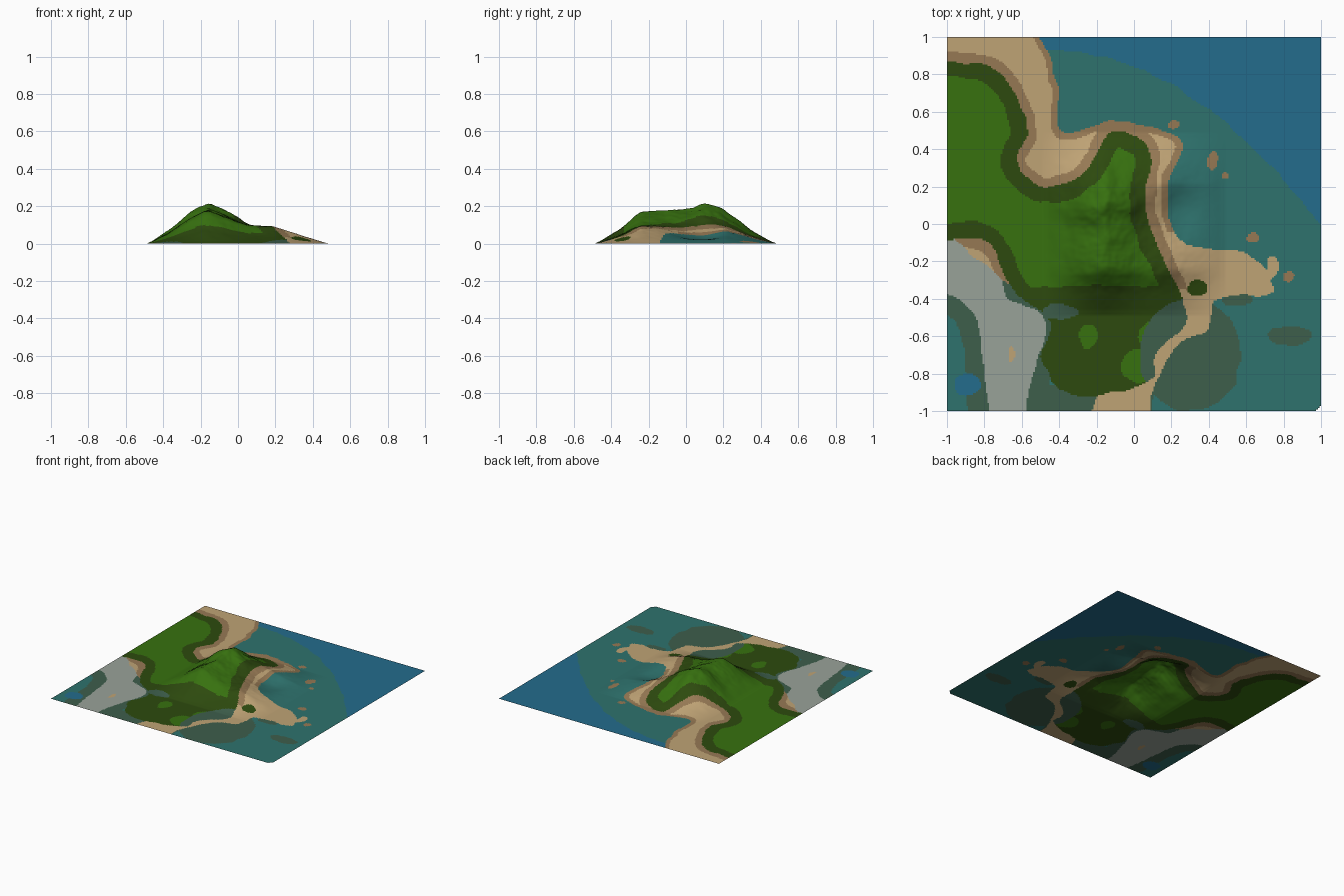
import bpy, bmesh, math
from mathutils import noise, Vector
from mathutils.kdtree import KDTree

if "Cube" in bpy.data.objects:
    bpy.data.objects.remove(bpy.data.objects["Cube"])

# ---- flat colours
mesh = bpy.data.meshes.new("coast_terrain")
slots = {}
def paint(name, code):
    rgb = [((int(code[i:i + 2], 16) / 255 + .055) / 1.055) ** 2.4 for i in (0, 2, 4)]
    m = bpy.data.materials.new(name)
    m.diffuse_color = (*rgb, 1)
    m.use_nodes = True
    m.node_tree.nodes["Principled BSDF"].inputs["Base Color"].default_value = m.diffuse_color
    slots[name] = len(slots)
    mesh.materials.append(m)

paint("shallow_sea", "2E726D")
paint("deep_sea", "236C8C")
paint("light_grass", "37710F")
paint("dark_grass", "2D4A0E")
paint("sand", "BFA375")
paint("wet_sand", "967954")
paint("grey_flats", "99A299")
paint("marsh", "3D5E4B")

# ---- smooth closed outline with signed distance (positive inside)
class Outline:
    def __init__(self, pts, steps=8):
        P = [Vector(p) for p in pts]
        n = len(P)
        self.line = []
        for i in range(n):
            a, b, c, d = (P[(i + k) % n] for k in (-1, 0, 1, 2))
            for s in range(steps):
                t = s / steps
                self.line.append(b + .5 * t * (c - a + t * (2 * a - 5 * b + 4 * c - d + t * (3 * (b - c) + d - a))))
        self.tree = KDTree(len(self.line) * 4)
        for i, p in enumerate(self.line):
            for k in range(4):
                self.tree.insert(self.line[i - 1].lerp(p, k / 4).to_3d(), i)
        self.tree.balance()

    def depth(self, x, y):
        hit = False
        q = self.line[-1]
        for p in self.line:
            if (p.y > y) != (q.y > y) and x < (q.x - p.x) * (y - p.y) / (q.y - p.y) + p.x:
                hit = not hit
            q = p
        d = self.tree.find((x, y, 0))[2]
        return d if hit else -d

green = Outline([(-1.3, .8), (-.9, .86), (-.69, .78), (-.57, .5), (-.63, .33), (-.48, .2), (-.27, .27), (-.12, .49),
                 (.08, .4), (.06, .1), (.12, -.1), (.28, -.5), (.12, -.68), (.08, -.84), (-.3, -.92), (-.49, -.74),
                 (-.45, -.52), (-.65, -.35), (-.82, -.08), (-1.3, -.06)])
land = Outline([(-1.3, 1.3), (-.6, 1.1), (-.41, .75), (-.39, .49), (-.09, .55), (.25, .45), (.18, .2), (.25, -.09),
                (.6, -.16), (.75, -.36), (.44, -.4), (.4, -.56), (.23, -.65), (.09, -.92), (.08, -1.2),
                (-.28, -1.2), (-.25, -.7), (-1.2, .2)])
flats = Outline([(-1.2, -.1), (-.75, -.1), (-.68, -.38), (-.47, -.52), (-.56, -.88), (-.6, -1.2), (-.76, -1.1),
                 (-.86, -.48), (-1.2, -.3)])

# ---- oval patches: colour, centre, half sizes
ovals = [("marsh", .3, -.7, .27, .3), ("marsh", .55, -.4, .08, .04), ("marsh", .83, -.6, .12, .05),
         ("light_grass", .14, -.6, .12, .09), ("light_grass", .03, -.76, .1, .09), ("light_grass", -.24, -.6, .05, .07),
         ("dark_grass", .34, -.34, .05, .045), ("marsh", -.4, -.47, .1, .04),
         ("wet_sand", .42, .34, .03, .05), ("wet_sand", .21, .53, .03, .02), ("wet_sand", .49, .26, .02, .02),
         ("wet_sand", .64, -.07, .03, .03), ("wet_sand", .83, -.28, .03, .03), ("sand", .74, -.23, .03, .06),
         ("deep_sea", -.89, -.86, .07, .06), ("sand", -.66, -.7, .02, .04)]

def in_oval(kinds, x, y):
    for c, ox, oy, rx, ry in ovals:
        if c in kinds and ((x - ox) / rx) ** 2 + ((y - oy) / ry) ** 2 < 1:
            return c

# ---- colour rule: bands measured from the outlines
def colour_at(x, y):
    p = Vector((x * 11, y * 11, 3))
    x += .014 * noise.noise(p)
    y += .014 * noise.noise(-p)
    g = green.depth(x, y)
    if g > 0:                                     # grass, darker at its rim and in the south
        upland = g > .085 and y > -.33
        return in_oval(("marsh", "light_grass"), x, y) or ("light_grass" if upland else "dark_grass")
    spot = in_oval(("dark_grass", "wet_sand", "sand", "deep_sea"), x, y)
    if spot:
        return spot
    s = land.depth(x, y)
    if s > 0:                                     # beaches with wet edges
        wet = y > -.35 and g > -.05 or y > -.05 and s < .035
        return "wet_sand" if wet else "sand"
    f = flats.depth(x, y)
    if f > 0:
        return "grey_flats"
    if f > -.1 or x < .1 and y < -.85 and x > -.6:
        return "marsh"
    if y > .84 - .4 * x - .45 * x * x:            # open ocean
        return "deep_sea"
    return in_oval(("marsh",), x, y) or "shallow_sea"

# ---- hill height from its two silhouettes
FRONT = [(-.48, 0), (-.35, .085), (-.25, .168), (-.16, .218), (-.05, .168), (.05, .117), (.2, .09), (.48, 0)]
SIDE = [(-.48, 0), (-.35, .08), (-.25, .168), (0, .178), (.1, .218), (.2, .178), (.35, .068), (.48, 0)]

def soft(tab, t):
    def at(t):
        for (a, u), (b, v) in zip(tab, tab[1:]):
            if a <= t <= b:
                return u + (v - u) * (t - a) / (b - a)
        return 0
    return sum(at(t + d) for d in (-.02, 0, .02)) / 3

def height(x, y):
    if max(abs(x), abs(y)) > .48:
        return 0
    f, g = soft(FRONT, x), soft(SIDE, y)
    k = max(0, min(1, x / .2))                    # ridge running south-east
    h = f * ((1 - k) * g / .21 + k * min(1, g / .168))
    h *= 1 - .68 * math.exp(-((x - .26) / .15) ** 2 - ((y - .08) / .17) ** 2)   # bay hollow
    return max(0, h * (1 + .07 * noise.fractal(Vector((x * 9, y * 9, 1)), 1, 2, 4)))

# ---- terrain sheet
bm = bmesh.new()
bmesh.ops.create_grid(bm, x_segments=230, y_segments=230, size=1)
for v in bm.verts:
    v.co.z = height(v.co.x, v.co.y)
corner = []
for f in bm.faces:
    c = f.calc_center_median()
    f.material_index = slots[colour_at(c.x, c.y)]
    f.smooth = True
    if c.x - c.y > 1.97:
        corner.append(f)
bmesh.ops.delete(bm, geom=corner, context='FACES')   # clipped south-east corner
bm.to_mesh(mesh)
bm.free()
terrain = bpy.data.objects.new("coast_terrain", mesh)
bpy.context.collection.objects.link(terrain)
